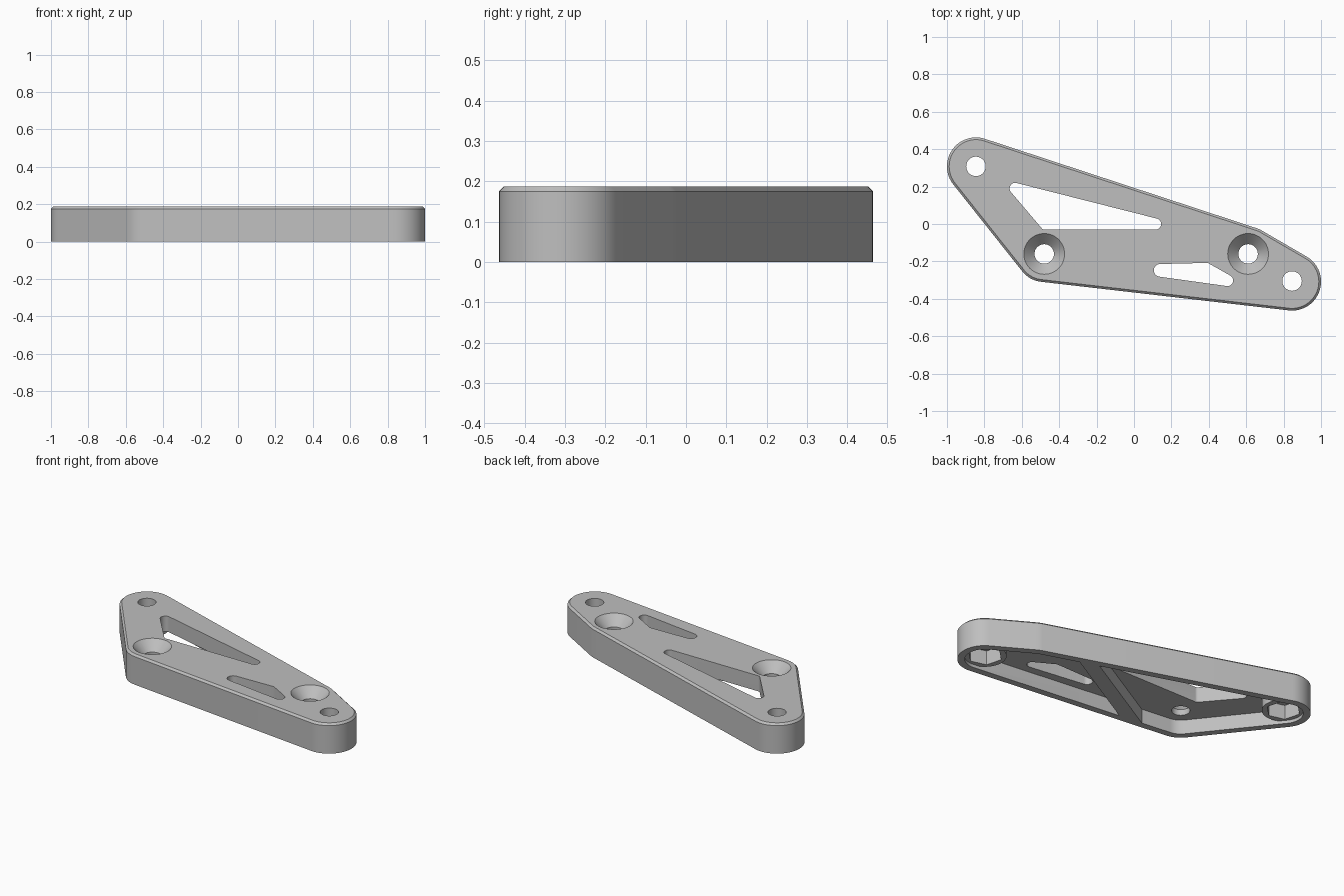
import bpy, bmesh
from math import cos, sin, tau, radians, atan2, hypot

cube = bpy.data.objects.get("Cube")
if cube:
    bpy.data.objects.remove(cube, do_unlink=True)

HEIGHT, CHAMFER, FLOOR, RIM = 0.187, 0.012, 0.09, 0.042
END_BOLTS = [(-0.845, 0.308), (0.845, -0.305)]
SCREWS = [(-0.48, -0.16), (0.61, -0.16)]
OUTLINE = [(-0.845, 0.308, 0.155), (0.845, -0.308, 0.155),
           (-0.48, -0.16, 0.15), (0.61, -0.16, 0.145)]

grey = bpy.data.materials.new("plain grey")
grey.use_nodes = True
grey.diffuse_color = (0.52, 0.52, 0.52, 1)
grey.node_tree.nodes["Principled BSDF"].inputs["Base Color"].default_value = grey.diffuse_color


def hull(circles, steps=72):
    """Rounded outline around circles, as points with their outward direction."""
    pts = sorted((x + r * cos(tau * i / steps), y + r * sin(tau * i / steps),
                  cos(tau * i / steps), sin(tau * i / steps))
                 for x, y, r in circles for i in range(steps))

    def half(seq):
        chain = []
        for p in seq:
            while len(chain) > 1:
                a, b = chain[-2:]
                if (b[0] - a[0]) * (p[1] - a[1]) - (b[1] - a[1]) * (p[0] - a[0]) > 1e-7:
                    break
                chain.pop()
            chain.append(p)
        return chain[:-1]

    return half(pts) + half(pts[::-1])


def loft(name, outline, levels):
    """Solid from an outline; levels are (height, offset along outward direction)."""
    bm = bmesh.new()
    rings = [[bm.verts.new((x + dx * off, y + dy * off, z)) for x, y, dx, dy in outline]
             for z, off in levels]
    n = len(outline)
    for low, high in zip(rings, rings[1:]):
        for i in range(n):
            bm.faces.new((low[i], low[(i + 1) % n], high[(i + 1) % n], high[i]))
    bm.faces.new(rings[0][::-1])
    bm.faces.new(rings[-1])
    bmesh.ops.recalc_face_normals(bm, faces=bm.faces)
    mesh = bpy.data.meshes.new(name)
    bm.to_mesh(mesh)
    bm.free()
    mesh.materials.append(grey)
    ob = bpy.data.objects.new(name, mesh)
    bpy.context.collection.objects.link(ob)
    return ob


def ring(x, y, r, sides=48, turn=0.0):
    return [(x + r * cos(a), y + r * sin(a), cos(a), sin(a))
            for a in (turn + tau * i / sides for i in range(sides))]


def cut(target, tool):
    mod = target.modifiers.new("cut", 'BOOLEAN')
    mod.operation, mod.solver, mod.object = 'DIFFERENCE', 'EXACT', tool
    bpy.ops.object.select_all(action='DESELECT')
    bpy.context.view_layer.objects.active = target
    target.select_set(True)
    bpy.ops.object.modifier_apply(modifier=mod.name)
    bpy.data.objects.remove(tool, do_unlink=True)


# Solid bracket with a chamfered top edge
bracket = loft("bracket_plate", hull(OUTLINE),
               [(0, 0), (HEIGHT - CHAMFER, 0), (HEIGHT, -CHAMFER)])

# Underside hollow, leaving a rim, a diagonal rib and two nut bosses
hollow = loft("hollow", hull([(x, y, r - RIM) for x, y, r in OUTLINE]), [(-0.1, 0), (FLOOR, 0)])
(ax, ay), (bx, by) = (0.50, 0.115), (-0.36, -0.375)
length = hypot(bx - ax, by - ay)
nx, ny = -(by - ay) / length * 0.045, (bx - ax) / length * 0.045
rib = [(ax + nx, ay + ny, 0, 0), (bx + nx, by + ny, 0, 0),
       (bx - nx, by - ny, 0, 0), (ax - nx, ay - ny, 0, 0)]
cut(hollow, loft("rib", rib, [(0, 0), (0.3, 0)]))
for x, y in END_BOLTS:
    cut(hollow, loft("boss", ring(x, y, 0.122), [(0.02, 0), (0.3, 0)]))
cut(bracket, hollow)

# Bolt holes with hexagonal nut pockets beneath
for x, y in END_BOLTS:
    cut(bracket, loft("bolt_hole", ring(x, y, 0.052), [(-0.1, 0), (0.3, 0)]))
    cut(bracket, loft("nut_pocket", ring(x, y, 0.1, 6, radians(45)), [(-0.1, 0), (0.11, 0)]))

# Countersunk screw holes
for x, y in SCREWS:
    cut(bracket, loft("countersink", ring(x, y, 0.052),
                      [(-0.1, 0), (HEIGHT - 0.06, 0), (HEIGHT, 0.057), (0.3, 0.057)]))

# Lightening windows
WINDOWS = [[(-0.635, 0.19, 0.03), (-0.478, -0.01, 0.02), (0.115, 0.0, 0.03)],
           [(0.14, -0.248, 0.034), (0.388, -0.233, 0.025), (0.5, -0.302, 0.03)]]
for window in WINDOWS:
    cut(bracket, loft("window", hull(window, 40), [(-0.1, 0), (0.3, 0)]))

bpy.context.view_layer.objects.active = bracket
bracket.select_set(True)
bpy.ops.object.shade_smooth_by_angle(angle=radians(25))
